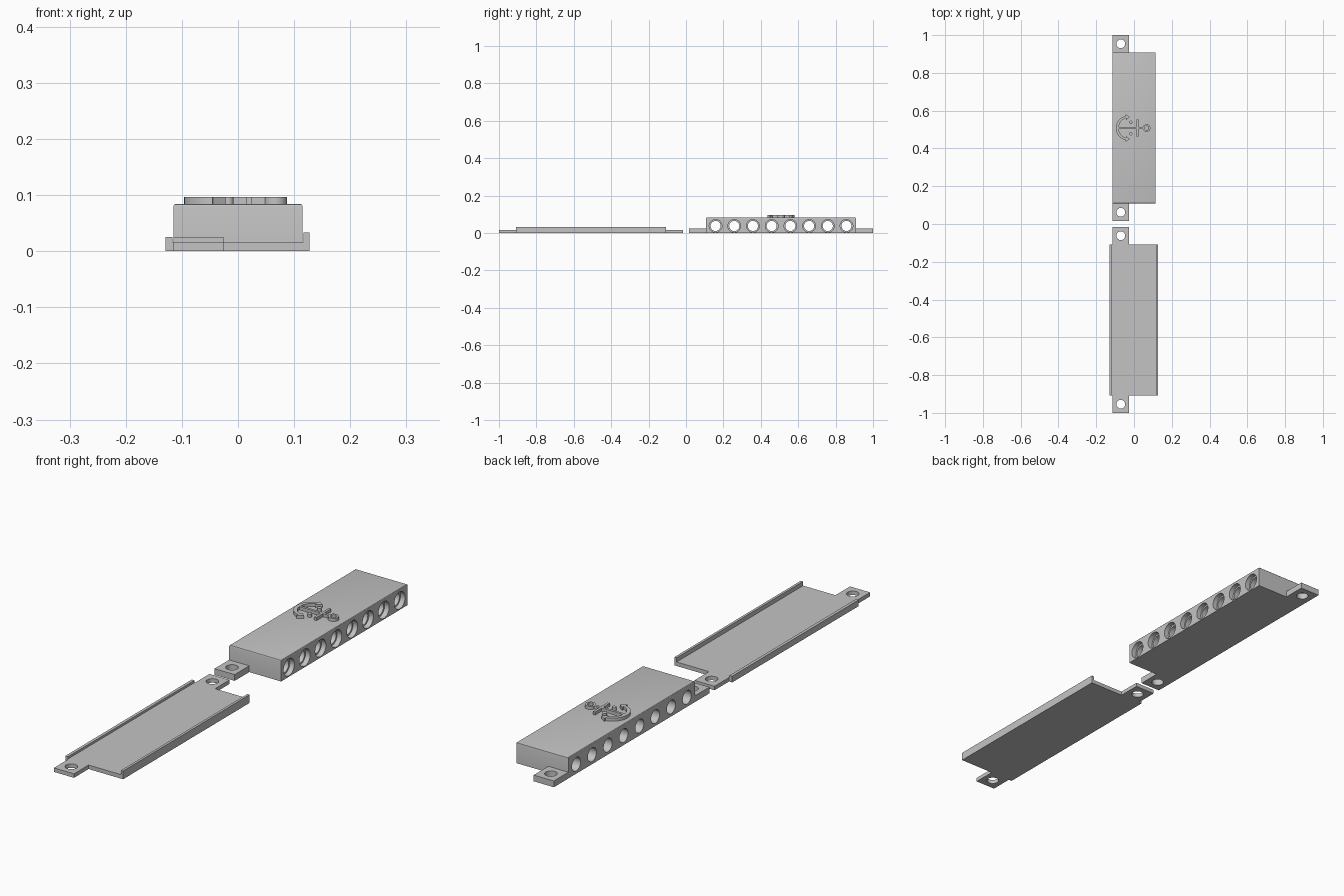
import bpy, bmesh
from math import cos, sin, pi, radians
from mathutils import Matrix, Vector

if "Cube" in bpy.data.objects:
    bpy.data.objects.remove(bpy.data.objects["Cube"])

grey = bpy.data.materials.new("plain grey")
grey.use_nodes = True
grey.diffuse_color = (0.55, 0.55, 0.55, 1)
grey.node_tree.nodes["Principled BSDF"].inputs["Base Color"].default_value = grey.diffuse_color

MID = 0.508      # centre of each half along y
HALF = 0.40      # half length of the bodies
TAB = 0.09       # length of the screw tabs
SIDE = 0.115     # half width of the housing
TOP = 0.084      # height of the housing


def make(name, bm):
    bmesh.ops.recalc_face_normals(bm, faces=bm.faces)
    mesh = bpy.data.meshes.new(name)
    bm.to_mesh(mesh)
    bm.free()
    ob = bpy.data.objects.new(name, mesh)
    bpy.context.collection.objects.link(ob)
    mesh.materials.append(grey)
    return ob


def prism(name, outline, start, depth):
    """Extrude a flat outline of 3D points along a depth vector."""
    bm = bmesh.new()
    face = bm.faces.new([bm.verts.new(Vector(p) + Vector(start)) for p in outline])
    out = bmesh.ops.extrude_face_region(bm, geom=[face])
    bmesh.ops.translate(bm, vec=Vector(depth),
                        verts=[g for g in out["geom"] if isinstance(g, bmesh.types.BMVert)])
    return make(name, bm)


def block(name, x0, x1, y0, y1, z0, z1):
    return prism(name, [(x0, y0, z0), (x1, y0, z0), (x1, y1, z0), (x0, y1, z0)],
                 (0, 0, 0), (0, 0, z1 - z0))


def cylinders(name, centres, radius, length, axis="Z"):
    bm = bmesh.new()
    turn = Matrix.Rotation(pi / 2, 4, "Y") if axis == "X" else Matrix()
    for c in centres:
        bmesh.ops.create_cone(bm, cap_ends=True, segments=40, radius1=radius, radius2=radius,
                              depth=length, matrix=Matrix.Translation(c) @ turn)
    return make(name, bm)


def cut(ob, cutter):
    cutter.hide_render = True
    mod = ob.modifiers.new("cut", "BOOLEAN")
    mod.operation, mod.solver, mod.object = "DIFFERENCE", "EXACT", cutter
    bpy.context.view_layer.objects.active = ob
    bpy.ops.object.modifier_apply(modifier=mod.name)
    bpy.data.objects.remove(cutter)


def smooth(ob):
    bpy.ops.object.select_all(action="DESELECT")
    ob.select_set(True)
    bpy.context.view_layer.objects.active = ob
    bpy.ops.object.shade_smooth_by_angle(angle=radians(30))


def tabs(prefix, centre, height):
    """Screw tabs with a round hole at both ends of a body."""
    for label, s in (("front", -1), ("back", 1)):
        ends = sorted((centre + s * HALF, centre + s * (HALF + TAB + 0.002)))
        tab = block(prefix + "_" + label + "_tab", -SIDE, -0.026, *ends, 0, height)
        hole = (-0.07, centre + s * (HALF + TAB / 2 + 0.001), height / 2)
        cut(tab, cylinders("tab_cutter", [hole], 0.023, 0.2))
        smooth(tab)


# Housing with softened upper edges
bm = bmesh.new()
bmesh.ops.create_cube(bm, size=1)
bmesh.ops.scale(bm, vec=(2 * SIDE, 2 * HALF, TOP), verts=bm.verts)
bmesh.ops.translate(bm, vec=(0, MID, TOP / 2), verts=bm.verts)
soft = [e for e in bm.edges if all(v.co.z > TOP / 2 for v in e.verts)]
bmesh.ops.bevel(bm, geom=soft, offset=0.004, segments=3, profile=0.5, affect="EDGES")
housing = make("housing", bm)

# Row of stepped holes through the housing
row = [Vector((0, MID - 0.35 + 0.1 * i, 0.038)) for i in range(8)]
cut(housing, cylinders("bore_cutter", row, 0.027, 0.6, "X"))
cut(housing, cylinders("step_cutter", [c + Vector((SIDE, 0, 0)) for c in row],
                       0.034, 0.04, "X"))
smooth(housing)
tabs("housing", MID, 0.025)

# Cover tray: one cross-section with a low and a tall rail
section = [(-0.129, 0.0), (0.127, 0.0), (0.127, 0.033), (0.117, 0.033),
           (0.117, 0.016), (-0.117, 0.016), (-0.117, 0.025), (-0.129, 0.025)]
prism("cover_tray", [(x, 0, z) for x, z in section], (0, -MID - HALF, 0), (0, 2 * HALF, 0))
tabs("cover", -MID, 0.016)

# Raised anchor ornament on the housing
BASE, RISE = TOP - 0.002, 0.0145


def flat(name, pts):
    return prism(name, [(x, y, 0) for x, y in pts], (0, MID, BASE), (0, 0, RISE))


def bar(name, x0, x1, y0, y1):
    return flat(name, [(x0, y0), (x1, y0), (x1, y1), (x0, y1)])


def arc(cx, radius, spread, steps=24):
    angles = [pi - spread + 2 * spread * i / steps for i in range(steps + 1)]
    return [(cx + radius * cos(a), radius * sin(a)) for a in angles]


arms = flat("anchor_arms", arc(-0.031, 0.065, 1.5) + arc(-0.026, 0.055, 1.45)[::-1])
smooth(arms)
bar("anchor_shank", -0.085, 0.05, -0.005, 0.005)
bar("anchor_stock", 0.014, 0.024, -0.046, 0.046)
for label, s in (("right", -1), ("left", 1)):
    flat("anchor_fluke_" + label,
         [(-0.022, s * 0.058), (-0.045, s * 0.073), (-0.043, s * 0.042)])
    smooth(cylinders("anchor_knob_" + label, [(-0.017, MID + s * 0.03, BASE + RISE / 2)],
                     0.009, RISE))
ring = cylinders("anchor_ring", [(0.067, MID, BASE + RISE / 2)], 0.02, RISE)
cut(ring, cylinders("ring_cutter", [(0.067, MID, BASE + RISE / 2)], 0.011, 0.1))
smooth(ring)
